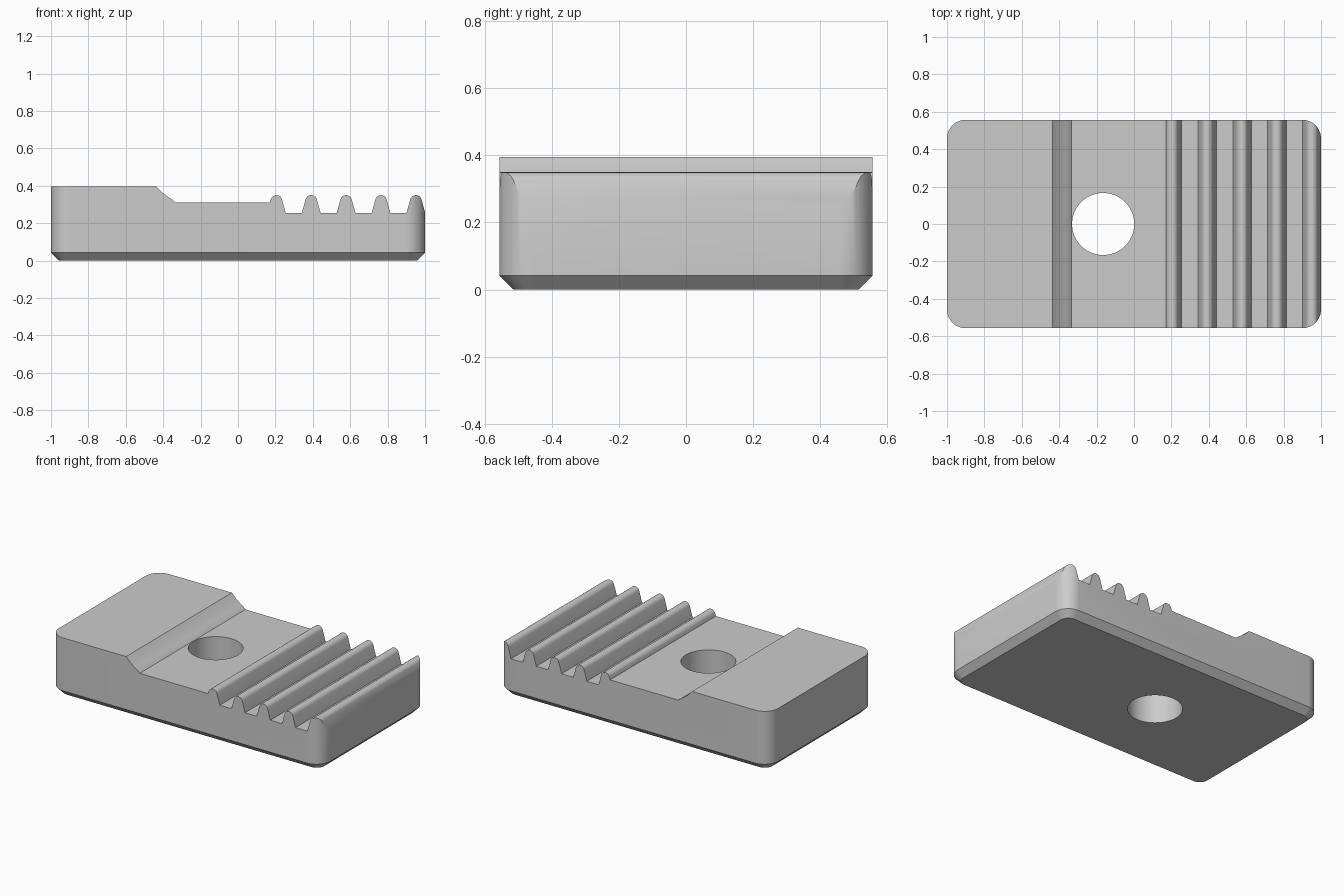
import bpy
import bmesh
from math import cos, sin, pi, radians

cube = bpy.data.objects.get("Cube")
if cube:
    bpy.data.objects.remove(cube, do_unlink=True)

HALF_X, HALF_Y, TOP = 1.0, 0.557, 0.395
CORNER, CHAMFER = 0.1, 0.042
FLOOR, SEAT, TIP = 0.255, 0.31, 0.35

grey = bpy.data.materials.new("plain grey")
grey.use_nodes = True
colour = (0.6, 0.6, 0.6, 1)
grey.diffuse_color = colour
grey.node_tree.nodes["Principled BSDF"].inputs["Base Color"].default_value = colour


def loft(name, rings):
    """Closed solid through equal-length rings of points."""
    bm = bmesh.new()
    loops = [[bm.verts.new(p) for p in ring] for ring in rings]
    n = len(loops[0])
    for a, b in zip(loops, loops[1:]):
        for i in range(n):
            j = (i + 1) % n
            bm.faces.new((a[i], a[j], b[j], b[i]))
    bm.faces.new(loops[0][::-1])
    bm.faces.new(loops[-1])
    bmesh.ops.recalc_face_normals(bm, faces=bm.faces)
    mesh = bpy.data.meshes.new(name)
    bm.to_mesh(mesh)
    bm.free()
    mesh.materials.append(grey)
    obj = bpy.data.objects.new(name, mesh)
    bpy.context.collection.objects.link(obj)
    return obj


def rounded_ring(inset, z, steps=12):
    """Rounded rectangle pulled in evenly by inset."""
    r = CORNER - inset
    ring = []
    for k, (sx, sy) in enumerate(((1, 1), (-1, 1), (-1, -1), (1, -1))):
        for i in range(steps + 1):
            a = (k + i / steps) * pi / 2
            ring.append((sx * (HALF_X - CORNER) + r * cos(a),
                         sy * (HALF_Y - CORNER) + r * sin(a), z))
    return ring


def tooth(cx, left_base):
    """Tooth outline with sloping flanks and a round tip."""
    r = 0.031
    points = [(cx - 0.05 + (left_base - FLOOR) * 0.27, left_base)]
    for i in range(11):
        a = radians(165 - 15 * i)
        points.append((cx + r * cos(a), TIP - r + r * sin(a)))
    return points + [(cx + 0.05, FLOOR)]


# Block with rounded corners and a chamfered bottom edge
block = loft("clamp_block", [rounded_ring(CHAMFER, 0), rounded_ring(0, CHAMFER),
                             rounded_ring(0, TOP)])

# Side outline: raised pad, ramp, flat seat and row of teeth
outline = [(-1.2, -0.2), (-1.2, 0.6), (-1.1, 0.6), (-1.1, TOP + 0.1),
           (-0.535, TOP + 0.1), (-0.435, TOP), (-0.4, 0.36), (-0.37, 0.338),
           (-0.35, 0.325), (-0.335, SEAT)]
for i in range(5):
    outline += tooth(0.205 + 0.1865 * i, SEAT if i == 0 else FLOOR)
outline += [(1.2, FLOOR), (1.2, -0.2)]
shaper = loft("side_profile_cutter", [[(x, y, z) for x, z in outline] for y in (-0.8, 0.8)])

# Bolt hole
circle = [(-0.165 + 0.166 * cos(2 * pi * i / 64), 0.166 * sin(2 * pi * i / 64))
          for i in range(64)]
hole = loft("bolt_hole_cutter", [[(x, y, z) for x, y in circle] for z in (-0.3, 0.7)])

for cutter, operation in ((shaper, 'INTERSECT'), (hole, 'DIFFERENCE')):
    mod = block.modifiers.new(cutter.name, 'BOOLEAN')
    mod.object = cutter
    mod.operation = operation
    mod.solver = 'EXACT'

# Bake the cuts and remove the helpers
bpy.context.view_layer.update()
bpy.ops.object.select_all(action='DESELECT')
block.select_set(True)
bpy.context.view_layer.objects.active = block
for name in [m.name for m in block.modifiers]:
    bpy.ops.object.modifier_apply(modifier=name)
for cutter in (shaper, hole):
    bpy.data.objects.remove(cutter, do_unlink=True)
bpy.ops.object.shade_smooth_by_angle(angle=radians(25))
